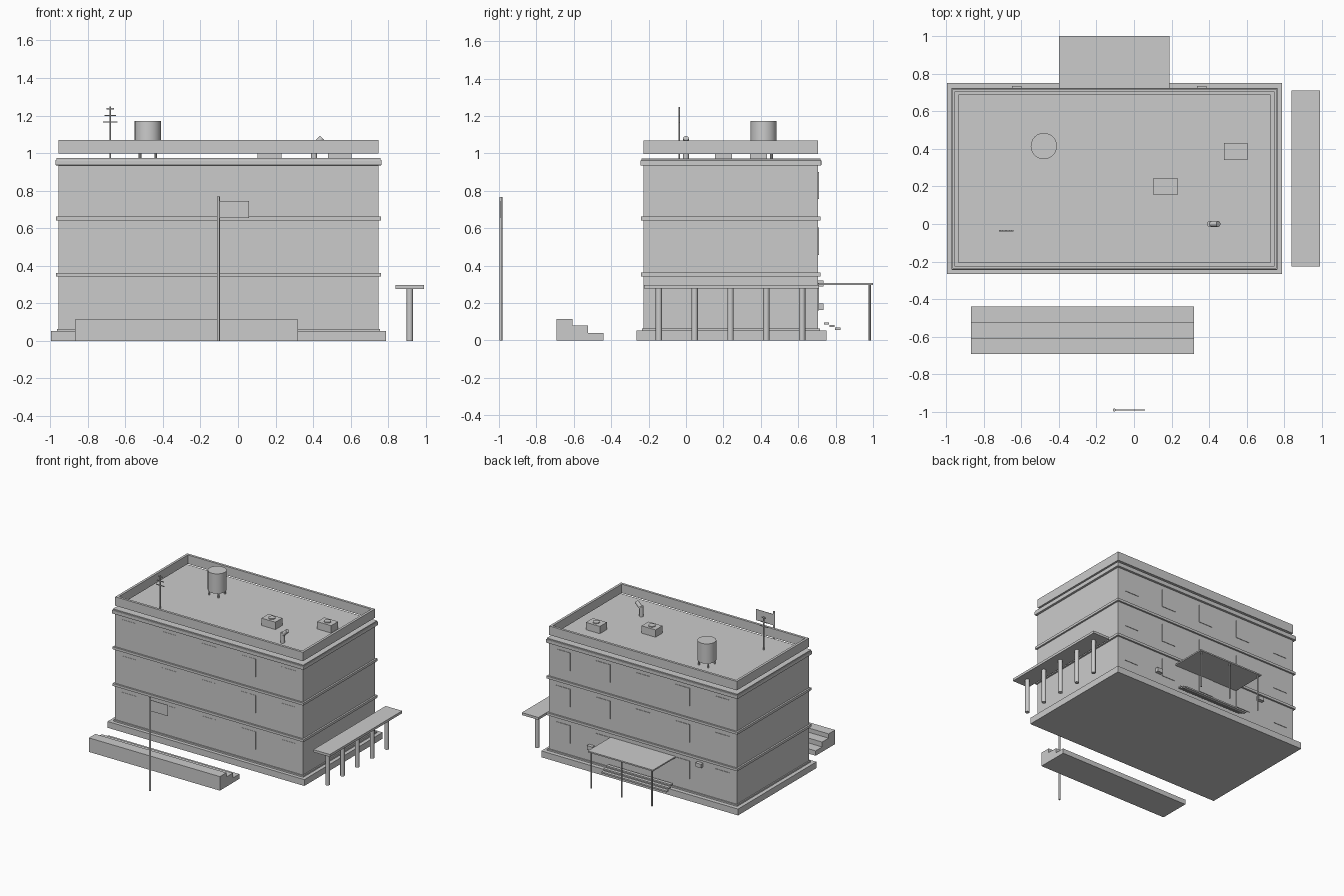
import bpy, bmesh, math

X0, X1, Y0, Y1 = -0.955, 0.747, -0.226, 0.706   # main wall limits


def box(name, x0, x1, y0, y1, z0, z1, bevel=0.0):
    bm = bmesh.new()
    bmesh.ops.create_cube(bm, size=1)
    for v in bm.verts:
        v.co.x = (x0 + x1) / 2 + v.co.x * (x1 - x0)
        v.co.y = (y0 + y1) / 2 + v.co.y * (y1 - y0)
        v.co.z = (z0 + z1) / 2 + v.co.z * (z1 - z0)
    me = bpy.data.meshes.new(name)
    bm.to_mesh(me)
    bm.free()
    ob = bpy.data.objects.new(name, me)
    bpy.context.collection.objects.link(ob)
    if bevel:
        m = ob.modifiers.new("bevel", 'BEVEL')
        m.width, m.segments = bevel, 2
    return ob


def cyl(name, x, y, z0, z1, r, n=12):
    bpy.ops.mesh.primitive_cylinder_add(vertices=n, radius=r, depth=z1 - z0,
                                        location=(x, y, (z0 + z1) / 2))
    ob = bpy.context.object
    ob.name = name
    if n > 8:
        bpy.ops.object.shade_smooth_by_angle(angle=math.radians(35))
    return ob


def band(name, off, z0, z1, bevel=0.0):
    return box(name, X0 - off, X1 + off, Y0 - off, Y1 + off, z0, z1, bevel)


# main block, plinth and horizontal bands
band("walls", 0, 0.05, 0.96)
box("plinth", -0.997, 0.787, -0.265, 0.75, 0, 0.052)
band("base_trim", 0.01, 0.05, 0.064)
band("lower_floor_band", 0.014, 0.342, 0.362)
band("upper_floor_band", 0.014, 0.642, 0.662)
band("cornice", 0.018, 0.935, 0.964, 0.004)
band("roof_slab", 0.012, 0.955, 0.973)

# raised parapet ring, open gap below
t = 0.02
box("parapet_front", X0, X1, Y0, Y0 + t, 0.997, 1.07)
box("parapet_back", X0, X1, Y1 - t, Y1, 0.997, 1.07)
box("parapet_left", X0, X0 + t, Y0 + t, Y1 - t, 0.997, 1.07)
box("parapet_right", X1 - t, X1, Y0 + t, Y1 - t, 0.997, 1.07)

# window panels, five columns by three floors, front and back
for z in (0.232, 0.53, 0.828):
    for i in range(5):
        x = -0.827 + 0.361 * i
        box("front_window", x - 0.064, x + 0.064, Y0 - 0.002, Y0 + 0.01, z - 0.073, z + 0.073)
        box("back_window", x - 0.064, x + 0.064, Y1 - 0.01, Y1 + 0.004, z - 0.073, z + 0.073)

# front stairs
for i, h in enumerate((0.115, 0.08, 0.04)):
    y = -0.692 + 0.084 * i
    box("front_step", -0.868, 0.32, y, y + 0.084, 0, h)

# flagpole and flag
cyl("flagpole", -0.105, -0.99, 0, 0.768, 0.008)
box("flag", -0.1, 0.059, -0.992, -0.988, 0.655, 0.745)

# side walkway with columns
box("walkway_roof", 0.84, 0.99, -0.225, 0.712, 0.277, 0.297)
for i in range(5):
    cyl("walkway_column", 0.915, -0.145 + 0.1915 * i, 0, 0.28, 0.017)

# rear canopy, posts, steps and wall boxes
box("rear_canopy", -0.4, 0.19, 0.706, 1.0, 0.296, 0.307)
for x in (-0.38, -0.105, 0.17):
    cyl("canopy_post", x, 0.983, 0, 0.3, 0.006, 8)
for i in range(3):
    y, z = 0.737 + 0.03 * i, 0.085 - 0.014 * i
    box("rear_step", -0.4, 0.19, y, y + 0.028, z, z + 0.012)
box("rear_wall_unit_high", -0.65, -0.6, Y1, 0.735, 0.288, 0.32)
box("rear_wall_unit_low", 0.335, 0.385, Y1, 0.735, 0.164, 0.198)

# rooftop water tank on legs
cyl("water_tank", -0.48, 0.415, 1.01, 1.172, 0.07, 24)
for sx in (-1, 1):
    for sy in (-1, 1):
        cyl("tank_leg", -0.48 + sx * 0.042, 0.415 + sy * 0.042, 0.97, 1.015, 0.007, 8)

# rooftop cooling units with fan discs
for x, y in ((0.168, 0.2), (0.542, 0.387)):
    box("cooling_unit", x - 0.063, x + 0.063, y - 0.045, y + 0.045, 0.972, 1.033)
    cyl("cooling_fan", x, y, 1.03, 1.04, 0.027, 16)

# bent vent pipe
cyl("vent_pipe", 0.405, 0.0, 0.97, 1.055, 0.016)
elbow = cyl("vent_elbow", 0.428, 0.0, 1.03, 1.09, 0.016)
elbow.rotation_euler = (0, math.radians(45), 0)

# aerial with three crossbars
cyl("aerial_mast", -0.68, -0.036, 0.97, 1.247, 0.004, 8)
for z, w in ((1.165, 0.038), (1.2, 0.03), (1.236, 0.02)):
    box("aerial_bar", -0.68 - w, -0.68 + w, -0.039, -0.033, z - 0.003, z + 0.003)
